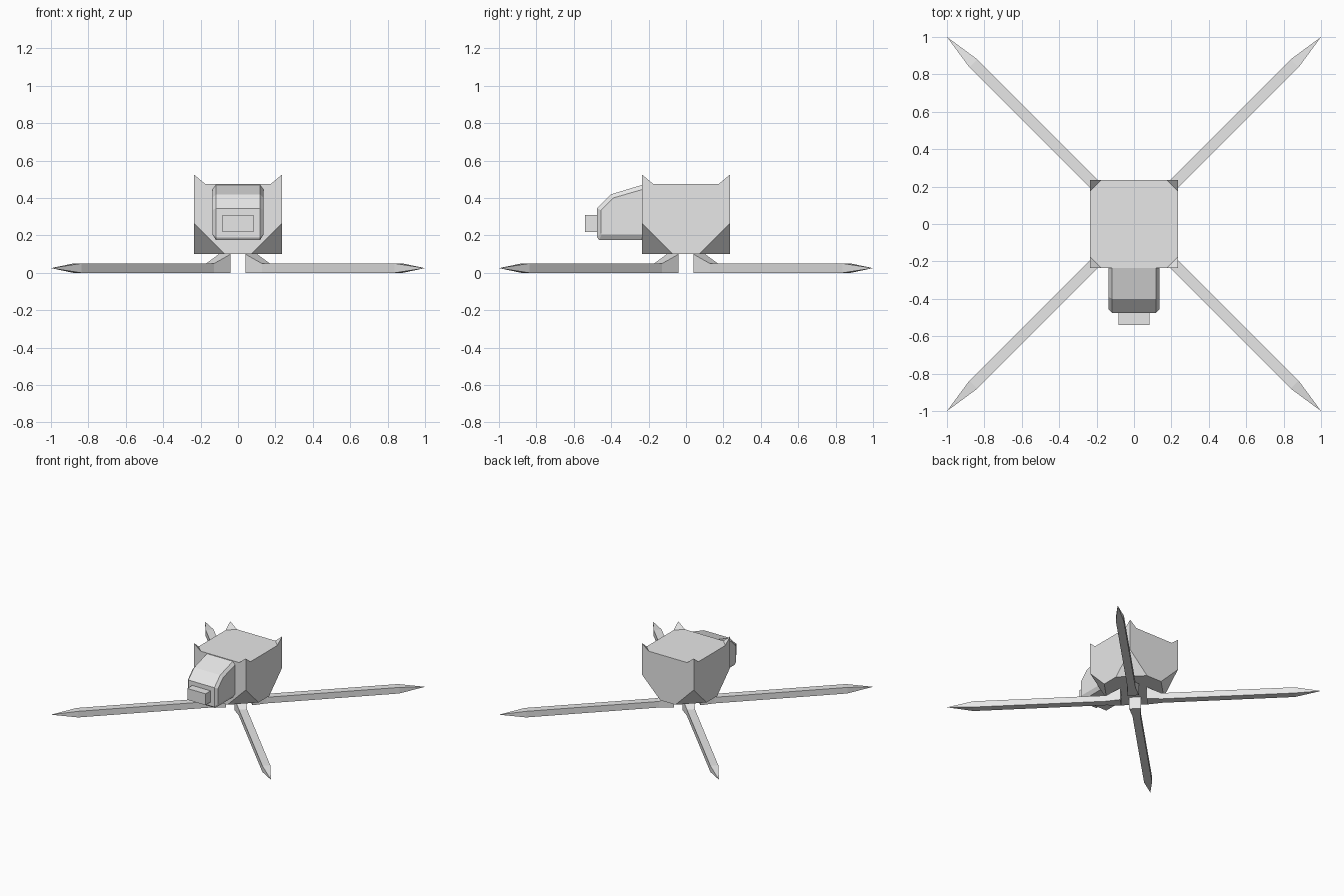
import bpy
import bmesh
from mathutils import Vector

cube = bpy.data.objects.get("Cube")
if cube:
    bpy.data.objects.remove(cube, do_unlink=True)

# One plain grey for the whole model
grey = bpy.data.materials.new("light_grey")
grey.use_nodes = True
grey.diffuse_color = (0.8, 0.8, 0.8, 1)
grey.node_tree.nodes["Principled BSDF"].inputs["Base Color"].default_value = (0.8, 0.8, 0.8, 1)

CORNERS = {"front_left": (1, -1), "front_right": (-1, -1),
           "back_left": (1, 1), "back_right": (-1, 1)}


def finish(name, bm):
    """Turn a bmesh into a flat-shaded grey object."""
    bmesh.ops.recalc_face_normals(bm, faces=bm.faces[:])
    mesh = bpy.data.meshes.new(name)
    bm.to_mesh(mesh)
    bm.free()
    mesh.materials.append(grey)
    obj = bpy.data.objects.new(name, mesh)
    bpy.context.collection.objects.link(obj)
    return obj


def box(bm, lo, hi):
    """Add a box between two opposite corners."""
    lo, hi = Vector(lo), Vector(hi)
    verts = bmesh.ops.create_cube(bm, size=1)["verts"]
    bmesh.ops.scale(bm, vec=hi - lo, verts=verts)
    bmesh.ops.translate(bm, vec=(lo + hi) / 2, verts=verts)


def loft(bm, sections):
    """Skin a row of equal-sized rings and cap both ends."""
    rings = [[bm.verts.new(p) for p in ring] for ring in sections]
    for a, b in zip(rings, rings[1:]):
        for i in range(len(a)):
            j = (i + 1) % len(a)
            bm.faces.new((a[i], a[j], b[j], b[i]))
    bm.faces.new(rings[0])
    bm.faces.new(rings[-1])
    return rings


# Body: a box with its four lower corners sliced off
H, BOTTOM, TOP, CUT = 0.235, 0.10, 0.475, 0.166
bm = bmesh.new()
box(bm, (-H, -H, BOTTOM), (H, H, TOP))
for sx, sy in CORNERS.values():
    cut = bmesh.ops.bisect_plane(
        bm, geom=bm.verts[:] + bm.edges[:] + bm.faces[:],
        plane_co=(sx * H, sy * H, BOTTOM + CUT), plane_no=(sx, sy, -1),
        clear_outer=True)
    edges = [e for e in cut["geom_cut"] if isinstance(e, bmesh.types.BMEdge)]
    bmesh.ops.contextual_create(bm, geom=edges)
finish("body", bm)

# Spikes: a small pointed tetrahedron on each upper corner
for name, (sx, sy) in CORNERS.items():
    bm = bmesh.new()
    tip, base, a, b = [bm.verts.new((sx * x, sy * y, z)) for x, y, z in (
        (H, H, 0.525), (H, H, 0.445), (0.175, H, TOP), (H, 0.175, TOP))]
    for tri in ((tip, base, a), (tip, base, b), (tip, a, b), (base, a, b)):
        bm.faces.new(tri)
    finish(name + "_spike", bm)

# Head: a sloping side profile with bevelled cheeks
profile = [(-0.235, 0.47), (-0.40, 0.42), (-0.475, 0.345),
           (-0.475, 0.19), (-0.465, 0.175), (-0.235, 0.175)]
cheek = [(-0.235, 0.445), (-0.39, 0.40), (-0.455, 0.335),
         (-0.455, 0.21), (-0.45, 0.205), (-0.235, 0.205)]
bm = bmesh.new()
loft(bm, [[(x, y, z) for y, z in outline] for x, outline in (
    (-0.137, cheek), (-0.118, profile), (0.118, profile), (0.137, cheek))])
finish("head", bm)

# Snout
bm = bmesh.new()
box(bm, (-0.083, -0.54, 0.217), (0.083, -0.47, 0.31))
finish("snout", bm)

# Legs: diagonal bars with a flared raised root and a pencil point
# Each section is distance from the centre, half width, low z, high z
LEG = [(0.10, 0.045, 0.0, 0.10), (0.21, 0.03, 0.0, 0.05), (1.215, 0.03, 0.0, 0.05)]
TIP = (1.0, 0.025)
for name, (sx, sy) in CORNERS.items():
    along = Vector((sx, sy, 0)).normalized()
    side = Vector((-along.y, along.x, 0))
    up = Vector((0, 0, 1))
    bm = bmesh.new()
    rings = loft(bm, [[along * r + side * w * s + up * z
                       for s, z in ((-1, lo), (1, lo), (1, hi), (-1, hi))]
                      for r, w, lo, hi in LEG])
    bm.faces.ensure_lookup_table()
    bmesh.ops.delete(bm, geom=[bm.faces[-1]], context='FACES_ONLY')
    point = bm.verts.new((sx * TIP[0], sy * TIP[0], TIP[1]))
    end = rings[-1]
    for i in range(4):
        bm.faces.new((end[i], end[(i + 1) % 4], point))
    finish(name + "_leg", bm)
